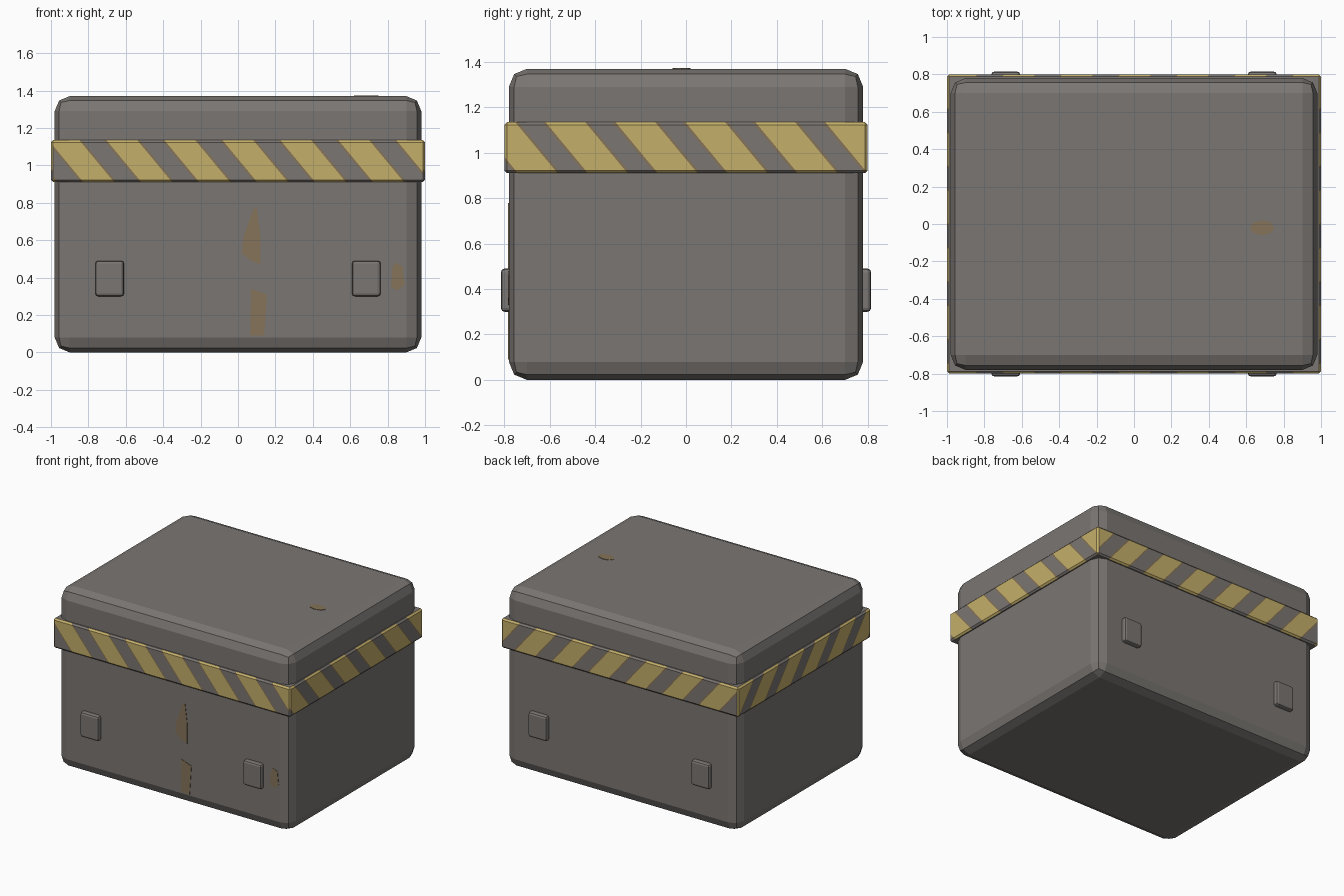
import bpy, bmesh, math
from mathutils import Vector

if "Cube" in bpy.data.objects:
    bpy.data.objects.remove(bpy.data.objects["Cube"])


def material(name, rgb):
    m = bpy.data.materials.new(name)
    m.diffuse_color = (*rgb, 1)
    m.use_nodes = True
    m.node_tree.nodes["Principled BSDF"].inputs["Base Color"].default_value = m.diffuse_color
    return m


GREY = material("warm grey metal", (0.195, 0.181, 0.170))
YELLOW = material("hazard yellow", (0.56, 0.43, 0.145))
RUST = material("rusty brown", (0.235, 0.172, 0.100))


def finish(bm, name, mats):
    bmesh.ops.recalc_face_normals(bm, faces=bm.faces)
    me = bpy.data.meshes.new(name)
    bm.to_mesh(me)
    bm.free()
    for m in mats:
        me.materials.append(m)
    ob = bpy.data.objects.new(name, me)
    bpy.context.collection.objects.link(ob)
    return ob


def bevel_box(lo, hi, width, segments):
    bm = bmesh.new()
    bmesh.ops.create_cube(bm, size=1)
    for v in bm.verts:
        v.co = Vector([(lo[i] + hi[i]) / 2 + v.co[i] * (hi[i] - lo[i]) for i in range(3)])
    bmesh.ops.bevel(bm, geom=bm.edges[:], offset=width, segments=segments,
                    profile=0.5, affect='EDGES')
    return bm


# Crate body with rounded edges
finish(bevel_box((-0.98, -0.78, 0), (0.98, 0.78, 1.37), 0.08, 2), "crate_body", [GREY])

# Latches, two on the front and two on the back
for side, y in (("front", -1), ("back", 1)):
    for hand, x in (("left", -0.686), ("right", 0.686)):
        y0, y1 = sorted((y * 0.75, y * 0.815))
        finish(bevel_box((x - 0.077, y0, 0.30), (x + 0.077, y1, 0.49), 0.016, 2),
               f"{side}_{hand}_latch", [GREY])

# Hazard band, cut along slanted stripe edges on each pair of sides
SLOPE, MID, EDGE = 0.83, 1.022, 0.014
# axis along the face: first yellow edge, yellow width, period
STRIPES = {0: (-0.61, 0.165, 0.31), 1: (-0.525, 0.175, 0.308)}
band = bevel_box((-1.0, -0.8, 0.91), (1.0, 0.8, 1.135), 0.012, 1)


def faces_along(axis):
    # faces turned to y carry stripes along x, faces turned to x along y
    out = []
    for f in band.faces:
        n = f.normal
        if (0 if abs(n.y) > abs(n.x) + 1e-4 else 1) == axis and max(abs(n.x), abs(n.y)) > 0.5:
            out.append(f)
    return out


for axis, (start, width, period) in STRIPES.items():
    normal = Vector((0, 0, SLOPE))
    normal[axis] = 1
    for n in range(-3, 8):
        for off in (-EDGE, 0, width, width + EDGE):
            point = Vector((0, 0, MID))
            point[axis] = start + n * period + off
            band.normal_update()
            fs = faces_along(axis)
            geom = list({e for f in fs for e in f.edges} | {v for f in fs for v in f.verts}) + fs
            bmesh.ops.bisect_plane(band, geom=geom, dist=1e-5, plane_co=point, plane_no=normal)

# Colour the stripes by their slanted position
band.normal_update()
for axis, (start, width, period) in STRIPES.items():
    for f in faces_along(axis):
        c = f.calc_center_median()
        u = (c[axis] + SLOPE * (c.z - MID) - start) % period
        if u < width:
            f.material_index = 1
        elif u < width + EDGE or u > period - EDGE:
            f.material_index = 2
finish(band, "hazard_band", [GREY, YELLOW, RUST])


# Rust stains as thin plates
def plate(name, points, depth):
    bm = bmesh.new()
    face = bm.faces.new([bm.verts.new(p) for p in points])
    ext = bmesh.ops.extrude_face_region(bm, geom=[face])
    for v in ext["geom"]:
        if isinstance(v, bmesh.types.BMVert):
            v.co += Vector(depth)
    finish(bm, name, [RUST])


STAINS = {
    "upper_rust_stain": [(0.02, 0.53), (0.07, 0.49), (0.12, 0.47), (0.12, 0.62),
                         (0.10, 0.78), (0.08, 0.76), (0.03, 0.62)],
    "lower_rust_stain": [(0.065, 0.09), (0.14, 0.09), (0.155, 0.31), (0.07, 0.34)],
    "side_rust_stain": [(0.82, 0.35), (0.85, 0.33), (0.89, 0.36), (0.88, 0.46),
                        (0.84, 0.48), (0.825, 0.45)],
}
for name, pts in STAINS.items():
    plate(name, [(x, -0.778, z) for x, z in pts], (0, -0.005, 0))
plate("top_rust_stain", [(0.685 + 0.065 * math.cos(a * math.pi / 4),
                          -0.02 + 0.04 * math.sin(a * math.pi / 4), 1.368) for a in range(8)],
      (0, 0, 0.005))
